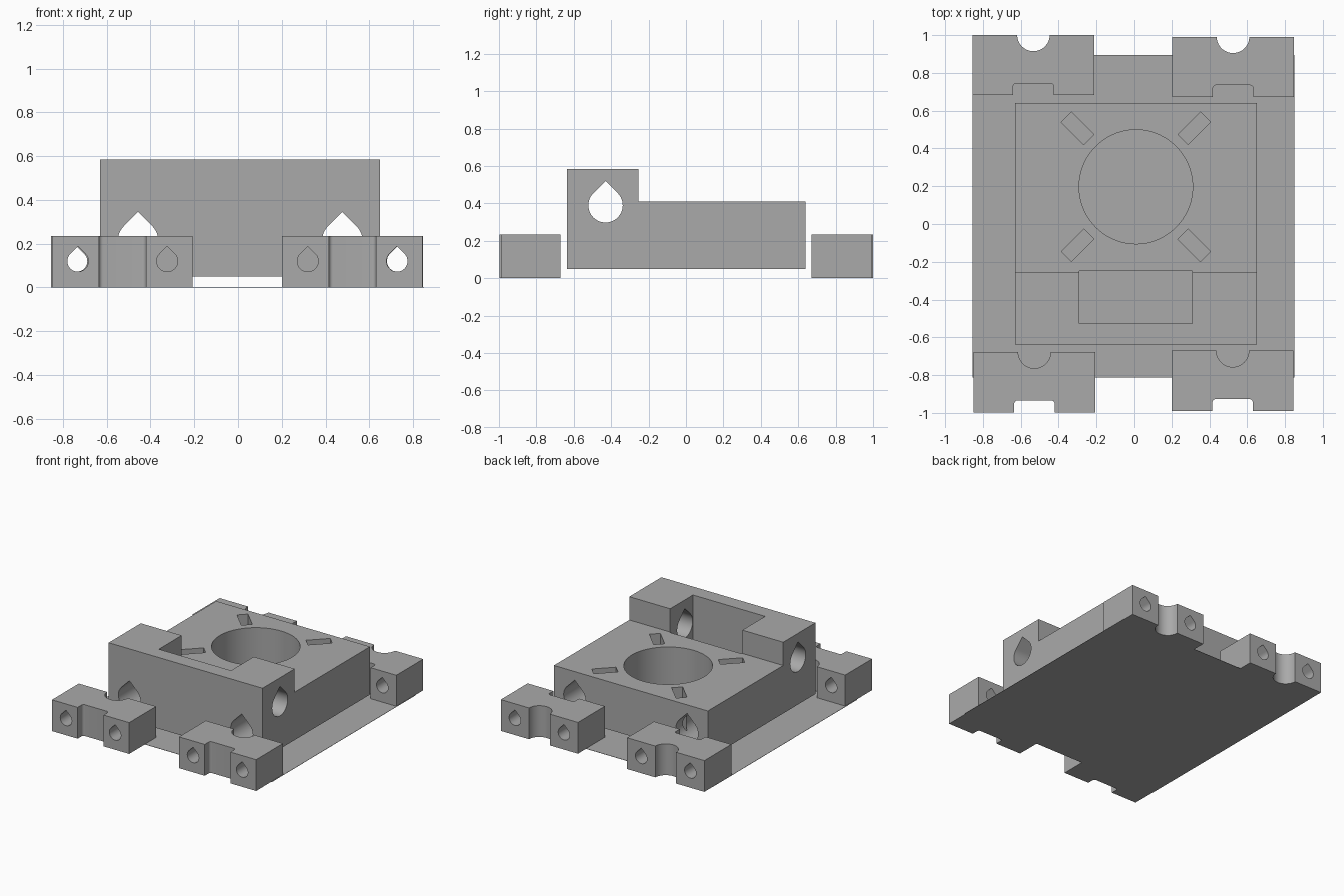
import bpy, bmesh
from math import pi, cos, sin, sqrt, radians
from mathutils import Matrix, Vector

cube = bpy.data.objects.get("Cube")
if cube:
    bpy.data.objects.remove(cube, do_unlink=True)

grey = bpy.data.materials.new("plain_grey")
grey.use_nodes = True
COLOR = (0.4, 0.4, 0.4, 1)
grey.diffuse_color = COLOR
grey.node_tree.nodes["Principled BSDF"].inputs["Base Color"].default_value = COLOR

PLACE = {"x": lambda u, v, w: (w, u, v),
         "y": lambda u, v, w: (u, w, v),
         "z": lambda u, v, w: (u, v, w)}


def prism(name, outline, axis, start, end):
    """Extrude a flat outline along an axis."""
    bm = bmesh.new()
    place = PLACE[axis]
    face = bm.faces.new([bm.verts.new(place(u, v, start)) for u, v in outline])
    ext = bmesh.ops.extrude_face_region(bm, geom=[face])["geom"]
    moved = [g for g in ext if isinstance(g, bmesh.types.BMVert)]
    bmesh.ops.translate(bm, verts=moved, vec=Vector(place(0, 0, end - start)))
    bmesh.ops.recalc_face_normals(bm, faces=bm.faces)
    mesh = bpy.data.meshes.new(name)
    bm.to_mesh(mesh)
    bm.free()
    mesh.materials.append(grey)
    obj = bpy.data.objects.new(name, mesh)
    bpy.context.collection.objects.link(obj)
    return obj


def arc(cx, cy, r, a0, a1, steps):
    angles = [radians(a0 + (a1 - a0) * i / steps) for i in range(steps + 1)]
    return [(cx + r * cos(a), cy + r * sin(a)) for a in angles]


def rect(x0, x1, y0, y1):
    return [(x0, y0), (x1, y0), (x1, y1), (x0, y1)]


def teardrop(cx, cy, r):
    """Round hole with a pointed roof."""
    return arc(cx, cy, r, 135, 405, 36) + [(cx, cy + r * sqrt(2))]


def cut(obj, cutters):
    for cutter in cutters:
        cutter.hide_render = True
        mod = obj.modifiers.new("cut", "BOOLEAN")
        mod.operation, mod.solver, mod.object = "DIFFERENCE", "EXACT", cutter
        bpy.context.view_layer.update()
        baked = bpy.data.meshes.new_from_object(
            obj.evaluated_get(bpy.context.evaluated_depsgraph_get()))
        obj.modifiers.clear()
        obj.data = baked
        bpy.data.objects.remove(cutter, do_unlink=True)


def smooth(obj):
    bpy.ops.object.select_all(action="DESELECT")
    obj.select_set(True)
    bpy.context.view_layer.objects.active = obj
    bpy.ops.object.shade_smooth_by_angle(angle=radians(30))


# Thin base sheet
prism("base_sheet", rect(-0.855, 0.85, -0.812, 0.896), "z", 0, 0.002)

# Stepped carriage body
MID, BORE_Y = 0.01, 0.197
body = prism("carriage_body",
             [(-0.637, 0.05), (0.64, 0.05), (0.64, 0.41), (-0.255, 0.41),
              (-0.255, 0.585), (-0.637, 0.585)], "x", MID - 0.64, MID + 0.64)
cutters = [
    prism("bore", arc(MID, BORE_Y, 0.302, 0, 355, 71), "z", -0.1, 1),
    prism("pocket", rect(MID - 0.3, MID + 0.3, -0.526, -0.248), "z", -0.1, 1),
    prism("cross_hole", teardrop(-0.43, 0.39, 0.092), "x", -1, 1)]
for side in (-1, 1):
    cutters.append(prism("rod_hole", teardrop(MID + side * 0.467, 0.215, 0.092),
                         "y", -1, 1))
# Radial slots around the bore
for i in range(4):
    slot = prism("slot", rect(0.354, 0.522, -0.038, 0.038), "z", -0.1, 1)
    slot.data.transform(Matrix.Translation((MID, BORE_Y, 0))
                        @ Matrix.Rotation(pi / 4 + i * pi / 2, 4, "Z"))
    cutters.append(slot)
cut(body, cutters)
smooth(body)

# Four mounting blocks: notch in front, half-round recess behind
NOTCH, DEPTH, FILLET = 0.107, 0.063, 0.018


def mounting_block(name, cx, y0):
    half, y1 = 0.321, y0 + 0.319
    top = y0 + DEPTH
    outline = [(cx - half, y0), (cx - NOTCH, y0)]
    outline += arc(cx - NOTCH + FILLET, top - FILLET, FILLET, 180, 90, 6)
    outline += arc(cx + NOTCH - FILLET, top - FILLET, FILLET, 90, 0, 6)
    outline += [(cx + NOTCH, y0), (cx + half, y0), (cx + half, y1)]
    outline += arc(cx, y1, 0.086, 360, 180, 28)
    outline += [(cx - half, y1)]
    block = prism(name, outline, "z", 0, 0.235)
    cut(block, [prism("bolt_hole", teardrop(cx + s * 0.204, 0.12, 0.048),
                      "y", y0 - 0.1, y1 + 0.1) for s in (-1, 1)])
    smooth(block)


mounting_block("front_right_block", -0.528, -0.997)
mounting_block("front_left_block", 0.523, -0.99)
mounting_block("back_right_block", -0.533, 0.682)
mounting_block("back_left_block", 0.525, 0.672)
